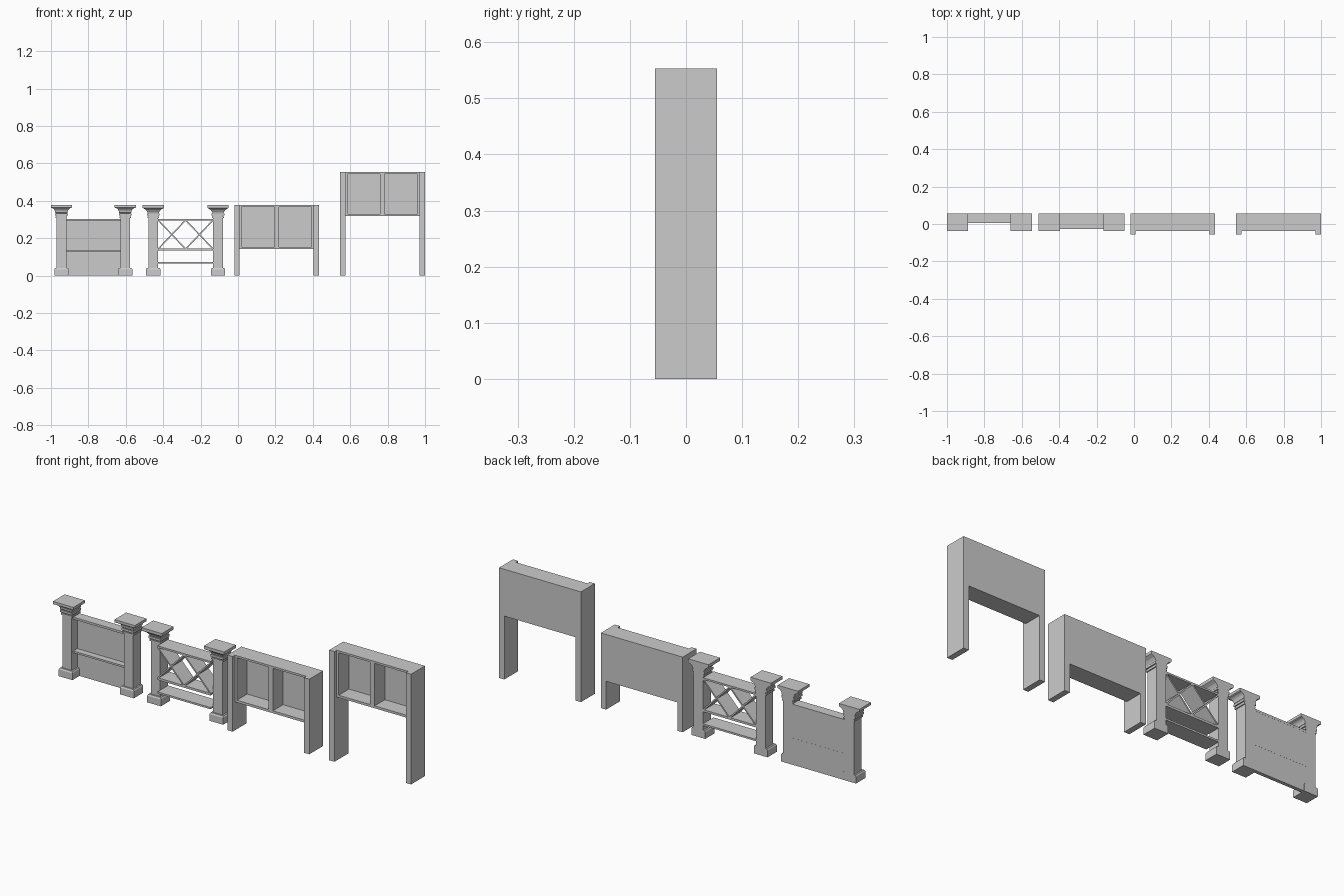
import bpy, bmesh, math

if "Cube" in bpy.data.objects:
    bpy.data.objects.remove(bpy.data.objects["Cube"])

BACK = 0.055      # common flush rear plane
SHAFT_FRONT = -0.007
SHAFT_HALF = 0.026


def make_object(name, bm):
    bmesh.ops.recalc_face_normals(bm, faces=bm.faces)
    mesh = bpy.data.meshes.new(name)
    bm.to_mesh(mesh)
    bm.free()
    ob = bpy.data.objects.new(name, mesh)
    bpy.context.collection.objects.link(ob)
    return ob


def prism(name, outline, y0, y1):
    """Extrude an (x, z) outline from y0 to y1."""
    bm = bmesh.new()
    a = [bm.verts.new((x, y0, z)) for x, z in outline]
    b = [bm.verts.new((x, y1, z)) for x, z in outline]
    bm.faces.new(a)
    bm.faces.new(b[::-1])
    n = len(a)
    for i in range(n):
        j = (i + 1) % n
        bm.faces.new((a[i], b[i], b[j], a[j]))
    return make_object(name, bm)


def box(name, x0, x1, y0, y1, z0, z1):
    return prism(name, [(x0, z0), (x1, z0), (x1, z1), (x0, z1)], y0, y1)


def bar(name, p, q, t, y0, y1):
    """Deep slat running from p to q in the xz plane."""
    dx, dz = q[0] - p[0], q[1] - p[1]
    l = math.hypot(dx, dz)
    nx, nz = -dz / l * t / 2, dx / l * t / 2
    return prism(name, [(p[0] + nx, p[1] + nz), (p[0] - nx, p[1] - nz),
                        (q[0] - nx, q[1] - nz), (q[0] + nx, q[1] + nz)], y0, y1)


def post(name, cx, cap):
    """Half pilaster: moulding overhangs front and sides, flat at the rear."""
    base = [(0.012, 0), (0.012, 0.034), (0.008, 0.041), (0, 0.041)]
    bm = bmesh.new()
    rings = []
    for o, z in base + cap:
        h, f = SHAFT_HALF + o, SHAFT_FRONT - o
        rings.append([bm.verts.new(c) for c in ((cx - h, f, z), (cx + h, f, z),
                                                (cx + h, BACK, z), (cx - h, BACK, z))])
    for a, b in zip(rings, rings[1:]):
        for i in range(4):
            j = (i + 1) % 4
            bm.faces.new((a[i], a[j], b[j], b[i]))
    bm.faces.new(rings[0][::-1])
    bm.faces.new(rings[-1])
    return make_object(name, bm)


# Capital profiles: (overhang, height)
collar = [(0, 0.308), (0.005, 0.308), (0.005, 0.316), (0.002, 0.316),
          (0.002, 0.322), (0.008, 0.322), (0.008, 0.333), (0.003, 0.333)]
cove = [(0.007 + 0.021 * (1 - math.cos(t * math.pi / 12)),
         0.337 + 0.025 * math.sin(t * math.pi / 12)) for t in range(7)]
top_slab = [(0.0305, 0.364), (0.0305, 0.377)]
fine_cap = collar + cove + top_slab
plain_cap = collar + [(0.006, 0.341), (0.014, 0.352), (0.0305, 0.362), (0.0305, 0.377)]

# Solid panel bay
L, R = -0.944, -0.603
for side, x in (("left", L), ("right", R)):
    post("panel_bay_post_" + side, x, fine_cap)
xl, xr = L + SHAFT_HALF, R - SHAFT_HALF
box("solid_panel", xl, xr, 0.037, BACK - 0.0005, 0, 0.298)
box("panel_top_rail", xl, xr, 0.005, BACK, 0.293, 0.304)
box("panel_middle_rail", xl, xr, 0.005, BACK, 0.125, 0.134)

# Lattice bay
L, R = -0.453, -0.107
for side, x in (("left", L), ("right", R)):
    post("lattice_bay_post_" + side, x, plain_cap)
xl, xr = L + SHAFT_HALF, R - SHAFT_HALF
RF = -0.028 
for part, z0, z1 in (("top", 0.295, 0.304), ("middle", 0.133, 0.144), ("bottom", 0.064, 0.073)):
    box("lattice_rail_" + part, xl, xr, RF, BACK, z0, z1)
mid = (xl + xr) / 2
for a, b in ((xl, mid), (mid, xr)):
    bar("lattice_slat_rising", (a, 0.142), (b, 0.297), 0.007, RF, BACK)
    bar("lattice_slat_falling", (a, 0.297), (b, 0.142), 0.007, RF, BACK)


# Open-fronted two-compartment cabinets on legs
def cabinet(name, cx, z0, z1):
    half, leg, inner, front = 0.227, 0.029, 0.187, -0.037
    for s in (-1, 1):
        xs = sorted((cx + s * half, cx + s * (half - leg)))
        box(name + "_leg", *xs, -0.055, BACK, 0, z1)
        xs = sorted((cx + s * (half - leg), cx + s * inner))
        box(name + "_stile", *xs, front, BACK, z0, z1)
    box(name + "_divider", cx - 0.0125, cx + 0.0125, front, BACK, z0 + 0.012, z1 - 0.01)
    box(name + "_top", cx - inner, cx + inner, front, BACK, z1 - 0.01, z1)
    box(name + "_bottom", cx - inner, cx + inner, front, BACK, z0, z0 + 0.012)
    for xs in ((cx - inner, cx - 0.0125), (cx + 0.0125, cx + inner)):
        box(name + "_back_panel", *xs, 0.044, BACK, z0 + 0.012, z1 - 0.01)


cabinet("low_cabinet", 0.207, 0.142, 0.377)
cabinet("tall_cabinet", 0.772, 0.318, 0.553)
